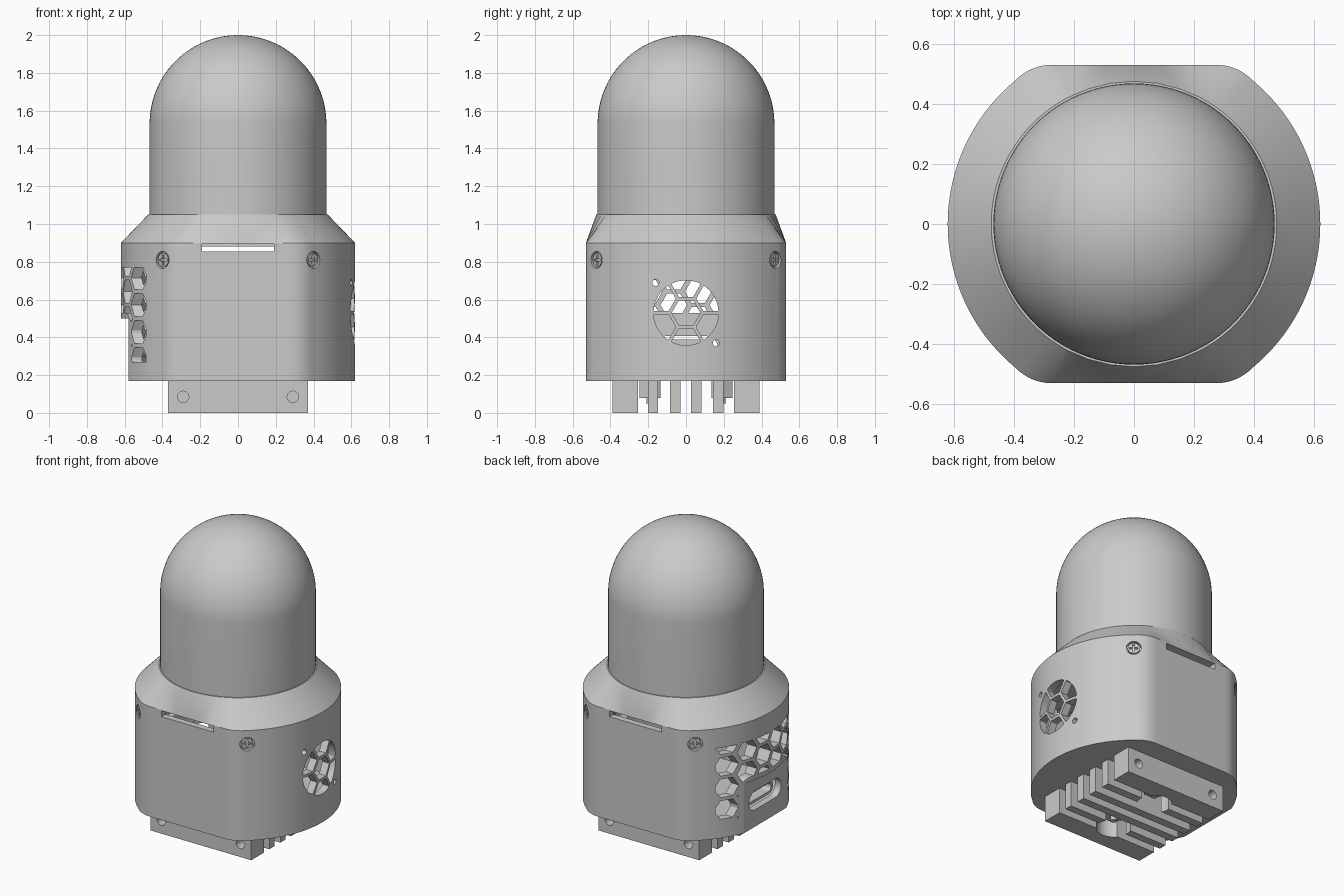
import bpy, bmesh, math
from mathutils import Matrix, Vector

cube = bpy.data.objects.get("Cube")
if cube:
    bpy.data.objects.remove(cube, do_unlink=True)

grey = bpy.data.materials.new("plain grey")
grey.use_nodes = True
grey.diffuse_color = (0.59, 0.59, 0.59, 1)
grey.node_tree.nodes["Principled BSDF"].inputs["Base Color"].default_value = (0.59, 0.59, 0.59, 1)


def finish(name, bm):
    bmesh.ops.recalc_face_normals(bm, faces=bm.faces)
    mesh = bpy.data.meshes.new(name)
    bm.to_mesh(mesh)
    bm.free()
    mesh.materials.append(grey)
    ob = bpy.data.objects.new(name, mesh)
    bpy.context.collection.objects.link(ob)
    return ob


def place(axis, u, v, h):
    return {"x": (h, u, v), "y": (u, h, v), "z": (u, v, h)}[axis]


def prisms(name, shapes, axis, low, high):
    """Extrude one or more flat outlines along an axis."""
    bm = bmesh.new()
    for pts in shapes:
        a = [bm.verts.new(place(axis, u, v, low)) for u, v in pts]
        b = [bm.verts.new(place(axis, u, v, high)) for u, v in pts]
        bm.faces.new(a)
        bm.faces.new(b)
        for i in range(len(pts)):
            j = (i + 1) % len(pts)
            bm.faces.new((a[i], a[j], b[j], b[i]))
    return finish(name, bm)


def circle(u, v, r, n=24):
    return [(u + r * math.cos(math.tau * i / n), v + r * math.sin(math.tau * i / n)) for i in range(n)]


def rounded(u, v, w, h, r, n=8):
    """Rectangle of half sizes w, h with round corners."""
    pts = []
    for k, (su, sv) in enumerate(((1, 1), (-1, 1), (-1, -1), (1, -1))):
        for i in range(n + 1):
            t = (k + i / n) * math.pi / 2
            pts.append((u + su * (w - r) + r * math.cos(t), v + sv * (h - r) + r * math.sin(t)))
    return pts


def rect(u0, u1, v0, v1):
    return [(u0, v0), (u1, v0), (u1, v1), (u0, v1)]


def top_of(mesh):
    return max((v.co.z for v in mesh.vertices), default=-1)


def boolean(ob, tool, mode="DIFFERENCE"):
    """Bake a boolean, trying a second solver if the first loses the part."""
    for solver in ("MANIFOLD", "EXACT"):
        mod = ob.modifiers.new("cut", "BOOLEAN")
        mod.operation, mod.object, mod.solver = mode, tool, solver
        bpy.context.view_layer.update()
        graph = bpy.context.evaluated_depsgraph_get()
        baked = bpy.data.meshes.new_from_object(ob.evaluated_get(graph))
        ob.modifiers.remove(mod)
        changed = len(baked.vertices) != len(ob.data.vertices)
        kept = top_of(baked) > -1 if mode == "INTERSECT" else abs(top_of(baked) - top_of(ob.data)) < 0.02
        if kept and changed:
            ob.data = baked
            break
    bpy.data.objects.remove(tool, do_unlink=True)


def smooth(ob):
    bpy.ops.object.select_all(action="DESELECT")
    ob.select_set(True)
    bpy.context.view_layer.objects.active = ob
    bpy.ops.object.shade_smooth_by_angle(angle=math.radians(25))


# Body outline: round sides, flat front and back, blended corners
R, FLAT = 0.62, 0.53
quarter = []
for i in range(25):
    t = math.radians(50) * i / 24
    quarter.append((R * math.cos(t), R * math.sin(t)))
start, ctrl, end = Vector(quarter[-1]), Vector((0.345, FLAT)), Vector((0.27, FLAT))
for i in range(1, 9):
    t = i / 8
    quarter.append(tuple(start * (1 - t) ** 2 + ctrl * 2 * t * (1 - t) + end * t * t))
quarter += [(0.18, FLAT), (0.09, FLAT), (0, FLAT)]
half = quarter + [(-x, y) for x, y in reversed(quarter[:-1])]
outline = half + [(x, -y) for x, y in reversed(half[1:-1])]

# Housing with a tapered shoulder
bm = bmesh.new()
rings = []
for z, top in ((0.17, False), (0.9, False), (1.05, True)):
    ring = []
    for x, y in outline:
        k = 0.475 / math.hypot(x, y) if top else 1
        ring.append(bm.verts.new((x * k, y * k, z)))
    rings.append(ring)
bm.faces.new(rings[0])
bm.faces.new(rings[2])
for lo, hi in zip(rings, rings[1:]):
    for i in range(len(lo)):
        j = (i + 1) % len(lo)
        bm.faces.new((lo[i], lo[j], hi[j], hi[i]))
bmesh.ops.triangulate(bm, faces=bm.faces)
housing = finish("housing", bm)

# Hollow inside, with a thicker wall behind the port
inside = [(max(x * 0.92, -0.535), y * 0.92) for x, y in outline]
boolean(housing, prisms("cavity", [inside], "z", 0.22, 0.88))

# Flat port recess and port slot on the right side
boolean(housing, prisms("recess", [rounded(0, 0.25, 0.26, 0.25, 0.06)], "x", -0.8, -0.58))
boolean(housing, prisms("slot", [rounded(0, 0.344, 0.168, 0.062, 0.06)], "x", -0.8, -0.45))

# Honeycomb vent, trimmed around the recess
PITCH, HEX = 0.143, 0.07
cells = []
for col in range(6):
    for row in range(4):
        cells.append(circle((col - 2.5) * 0.13, 0.285 + PITCH * (row + 0.5 * (col % 2)), HEX, 6))
vent = prisms("vent", cells, "x", -0.8, -0.35)
boolean(vent, prisms("vent_area", [rect(-0.385, 0.385, 0.27, 0.77)], "x", -0.9, -0.2), "INTERSECT")
boolean(vent, prisms("port_border", [rounded(0, 0.25, 0.26, 0.28, 0.09)], "x", -0.9, -0.2))
boolean(housing, vent)

# Hexagon rosette and two pin holes on the left side
cells = [circle(0, 0.53, 0.076, 6)]
for i in range(6):
    t = math.radians(30 + 60 * i)
    cells.append(circle(0.15 * math.cos(t), 0.53 + 0.15 * math.sin(t), 0.076, 6))
rosette = prisms("rosette", cells, "x", 0.5, 0.8)
boolean(rosette, prisms("rosette_area", [circle(0, 0.53, 0.172, 48)], "x", 0.4, 0.9), "INTERSECT")
boolean(housing, rosette)
boolean(housing, prisms("pins", [circle(-0.16, 0.69, 0.018, 16), circle(0.16, 0.37, 0.018, 16)], "x", 0.5, 0.8))

# Front and back slots
for side in (-1, 1):
    boolean(housing, prisms("gap", [rect(-0.19, 0.19, 0.855, 0.895)], "y", *sorted((side * 0.46, side * 0.7))))

# Corner screws in round pockets
for sx in (-1, 1):
    for sy in (-1, 1):
        turn = Matrix.Rotation(math.atan2(sy * 0.474, sx * 0.4), 4, "Z")
        pocket = prisms("pocket", [circle(0, 0.81, 0.045)], "x", 0.595, 0.7)
        pocket.data.transform(turn)
        boolean(housing, pocket)
        screw = prisms("corner_screw", [circle(0, 0.81, 0.036)], "x", 0.58, 0.615)
        for w, h in ((0.006, 0.026), (0.026, 0.006)):
            boolean(screw, prisms("cross", [rect(-w, w, 0.81 - h, 0.81 + h)], "x", 0.6, 0.7))
        screw.data.transform(turn)
        smooth(screw)
smooth(housing)

# Connector behind the port slot
port = prisms("port_connector", [rounded(0, 0.344, 0.14, 0.045, 0.044)], "x", -0.54, -0.4)
boolean(port, prisms("mouth", [rounded(0, 0.344, 0.12, 0.027, 0.026)], "x", -0.6, -0.45))
smooth(port)

# Dome: one revolved profile
profile = [(0.468, 0.89), (0.468, 1.2)]
for i in range(25):
    t = math.pi / 2 * i / 24
    profile.append((0.468 * math.cos(t), 1.532 + 0.468 * math.sin(t)))
bm = bmesh.new()
verts = [bm.verts.new((r, 0, z)) for r, z in profile]
edges = [bm.edges.new(pair) for pair in zip(verts, verts[1:])]
bmesh.ops.spin(bm, geom=verts + edges, cent=(0, 0, 0), axis=(0, 0, 1), angle=math.tau, steps=96)
bmesh.ops.remove_doubles(bm, verts=bm.verts, dist=0.0005)
smooth(finish("dome", bm))

# Heat sink: two thick end bars and four thin fins
bars = [(-0.39, -0.255), (0.255, 0.39), (-0.2, -0.148), (-0.085, -0.03), (0.027, 0.082), (0.143, 0.198)]
for i, (y0, y1) in enumerate(bars):
    bar = prisms("end_bar" if i < 2 else "fin", [rect(-0.37, 0.37, 0, 0.175)], "y", y0, y1)
    if i < 2:
        holes = [circle(x, 0.085, 0.03) for x in (-0.29, 0.29)]
        boolean(bar, prisms("holes", holes, "y", y0 - 0.1, y1 + 0.1))
    if i not in (3, 4):
        boolean(bar, prisms("clearance", [circle(0, s * 0.19, 0.105, 32) for s in (-1, 1)], "z", -0.1, 0.169))
    smooth(bar)

# Mounting bolts between the fins
for side in (-1, 1):
    prisms("bolt_nut", [circle(0, side * 0.19, 0.065, 6)], "z", 0.08, 0.18)
    smooth(prisms("bolt_tip", [circle(0, side * 0.19, 0.02, 16)], "z", 0.05, 0.1))
